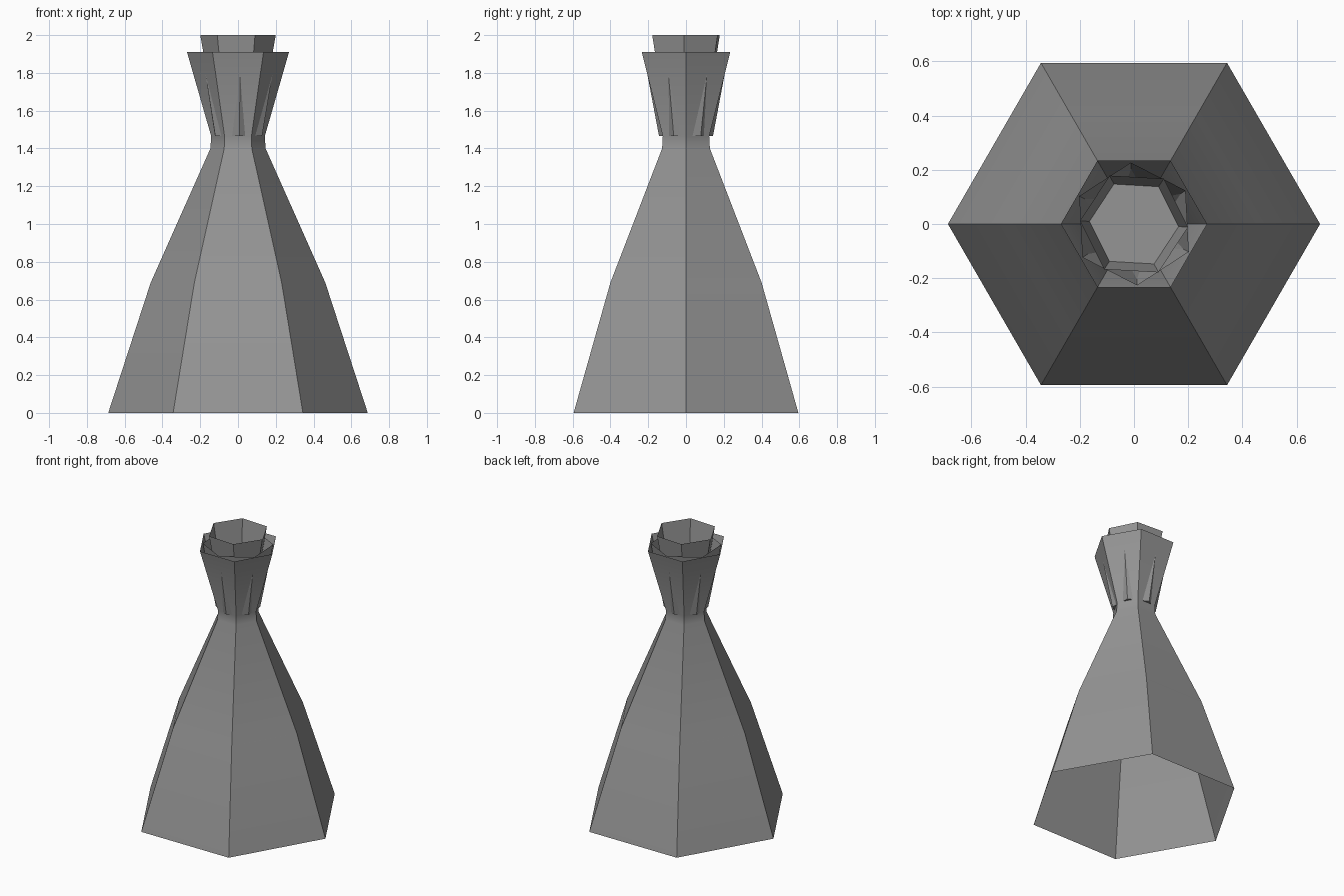
import bpy
import bmesh
from math import cos, sin, pi, radians

cube = bpy.data.objects.get("Cube")
if cube:
    bpy.data.objects.remove(cube, do_unlink=True)

SIDES = 6

grey = bpy.data.materials.new("mid grey")
grey.use_nodes = True
colour = (0.3, 0.3, 0.3, 1)
grey.diffuse_color = colour
grey.node_tree.nodes["Principled BSDF"].inputs["Base Color"].default_value = colour


def hex_shell(name, profile, turn=0, floor=False):
    """Open six-sided shell from (radius, height) pairs, bottom to top."""
    bm = bmesh.new()
    rings = []
    for r, z in profile:
        angles = [radians(turn) + 2 * pi * i / SIDES for i in range(SIDES)]
        rings.append([bm.verts.new((r * cos(a), r * sin(a), z)) for a in angles])
    for low, high in zip(rings, rings[1:]):
        for i in range(SIDES):
            j = (i + 1) % SIDES
            bm.faces.new((low[i], low[j], high[j], high[i]))
    if floor:
        bm.faces.new(rings[0])
    mesh = bpy.data.meshes.new(name)
    bm.to_mesh(mesh)
    bm.free()
    mesh.materials.append(grey)
    obj = bpy.data.objects.new(name, mesh)
    bpy.context.collection.objects.link(obj)
    # Smooth along the profile, sharp at the six corners
    bpy.ops.object.select_all(action="DESELECT")
    obj.select_set(True)
    bpy.context.view_layer.objects.active = obj
    bpy.ops.object.shade_smooth_by_angle(angle=radians(30))
    return obj


# Flared body with a narrow neck and an open collar
hex_shell("flared_body", [(0.687, 0), (0.462, 0.69), (0.146, 1.4),
                          (0.142, 1.465), (0.27, 1.91)])

# Middle cup, whose corners poke through the collar
hex_shell("middle_cup", [(0.143, 1.465), (0.227, 1.91)], turn=33, floor=True)

# Inner cup with a flat floor, rising above the collar
hex_shell("inner_cup", [(0.165, 1.8), (0.2, 2.0)], turn=-3.3, floor=True)
